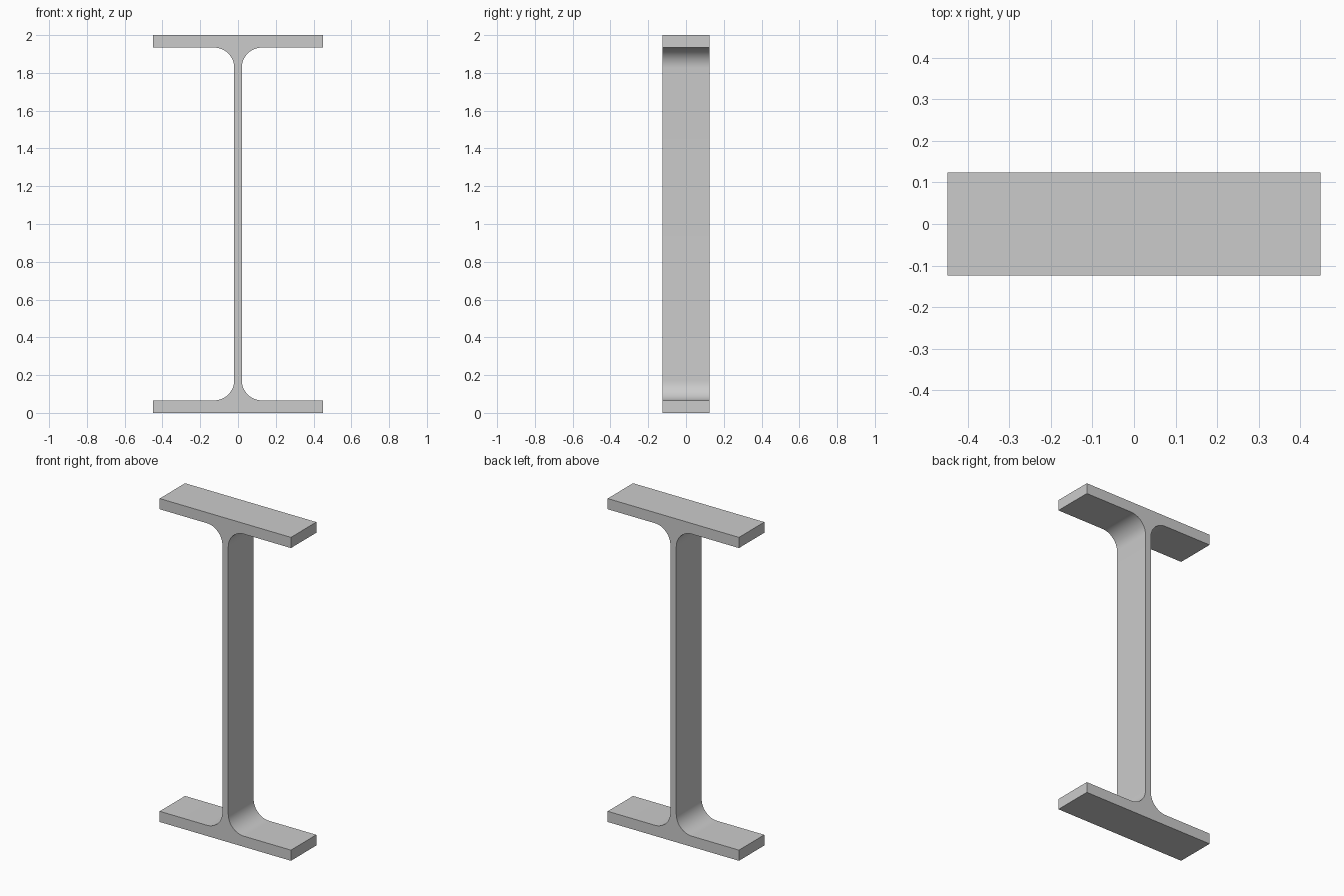
import bpy, bmesh, math

if "Cube" in bpy.data.objects:
    bpy.data.objects.remove(bpy.data.objects["Cube"])

H, HALF_W, DEPTH = 2.0, 0.449, 0.248
WEB, FLANGE, R, STEPS = 0.02, 0.066, 0.107, 16

# Quarter profile (right side, bottom): flange edge, then root fillet up to the web
quarter = [(HALF_W, 0), (HALF_W, FLANGE)]
for i in range(STEPS + 1):
    a = math.radians(270 - 90 * i / STEPS)
    quarter.append((WEB + R + R * math.cos(a), FLANGE + R + R * math.sin(a)))

# Mirror the quarter up, then across, to close the outline
right = quarter + [(x, H - z) for x, z in reversed(quarter)]
outline = right + [(-x, z) for x, z in reversed(right)]

# Extrude the outline along y
bm = bmesh.new()
face = bm.faces.new([bm.verts.new((x, -DEPTH / 2, z)) for x, z in outline])
ext = bmesh.ops.extrude_face_region(bm, geom=[face], use_keep_orig=True)
verts = [g for g in ext["geom"] if isinstance(g, bmesh.types.BMVert)]
bmesh.ops.translate(bm, verts=verts, vec=(0, DEPTH, 0))
bmesh.ops.recalc_face_normals(bm, faces=bm.faces[:])
mesh = bpy.data.meshes.new("i_beam")
bm.to_mesh(mesh)
bm.free()
beam = bpy.data.objects.new("i_beam", mesh)
bpy.context.collection.objects.link(beam)

# Smooth fillets, sharp edges elsewhere
bpy.context.view_layer.objects.active = beam
beam.select_set(True)
bpy.ops.object.shade_smooth_by_angle(angle=math.radians(30))
